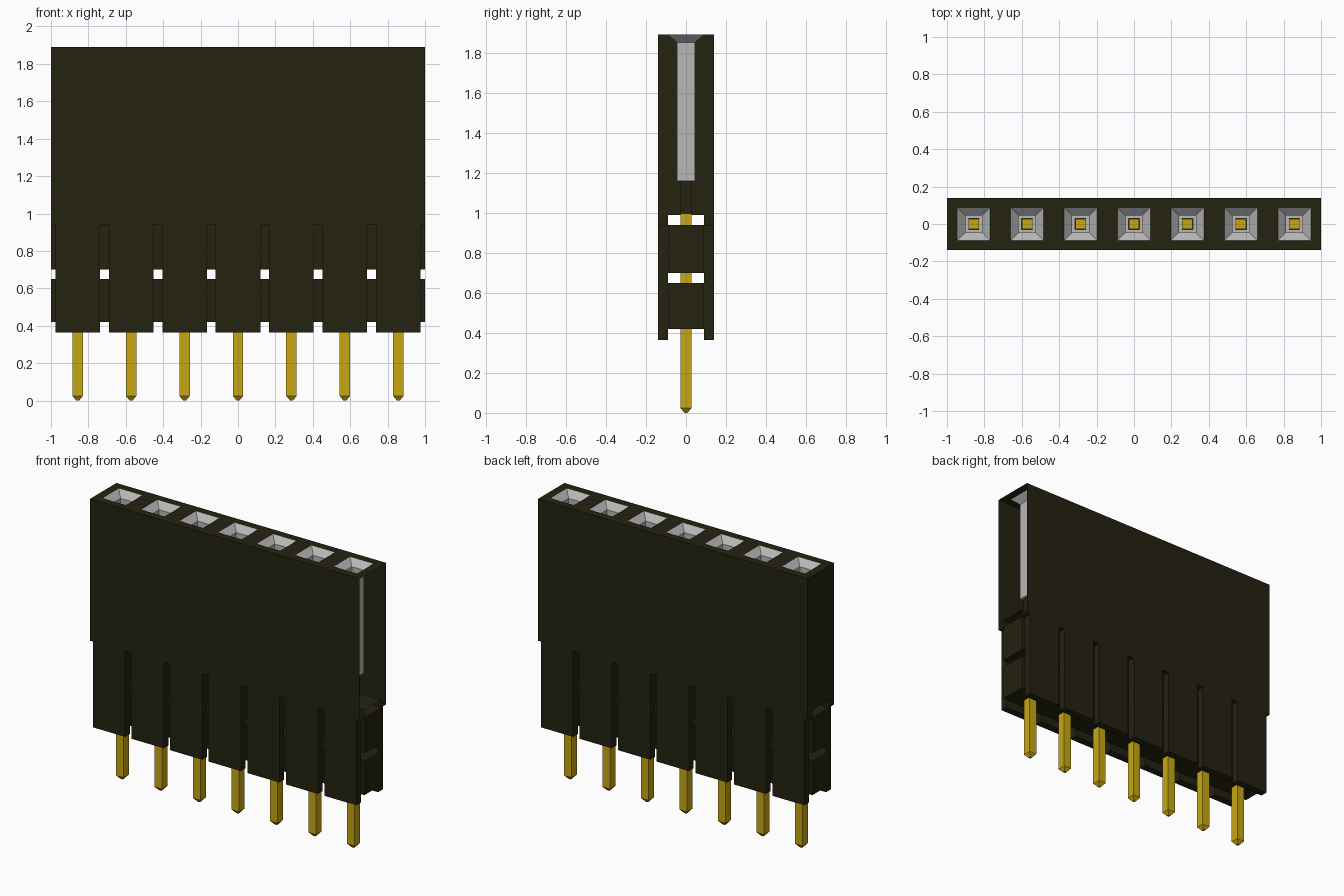
import bpy
import bmesh

old = bpy.data.objects.get("Cube")
if old:
    bpy.data.objects.remove(old, do_unlink=True)


def material(name, rgb, rough=0.6):
    m = bpy.data.materials.new(name)
    m.use_nodes = True
    m.diffuse_color = (*rgb, 1)
    bsdf = m.node_tree.nodes["Principled BSDF"]
    bsdf.inputs["Base Color"].default_value = (*rgb, 1)
    bsdf.inputs["Roughness"].default_value = rough
    return m


BLACK = material("olive black plastic", (0.018, 0.016, 0.005))
GREY = material("light grey metal", (0.48, 0.48, 0.48))
GOLD = material("gold", (0.57, 0.39, 0.006))

COUNT = 7
PITCH = 2 / COUNT
CENTRES = [-1 + PITCH * (i + 0.5) for i in range(COUNT)]


def finish(name, bm, mats):
    bmesh.ops.remove_doubles(bm, verts=bm.verts, dist=1e-5)
    bmesh.ops.recalc_face_normals(bm, faces=bm.faces)
    mesh = bpy.data.meshes.new(name)
    bm.to_mesh(mesh)
    bm.free()
    for m in mats:
        mesh.materials.append(m)
    ob = bpy.data.objects.new(name, mesh)
    bpy.context.collection.objects.link(ob)
    return ob


def face(bm, points, mat=0):
    f = bm.faces.new([bm.verts.new(p) for p in points])
    f.material_index = mat


def rect(cx, hx, hy, z):
    return [(cx - hx, -hy, z), (cx + hx, -hy, z), (cx + hx, hy, z), (cx - hx, hy, z)]


def loft(bm, rings, mats):
    for a, b, m in zip(rings, rings[1:], mats):
        for i in range(4):
            j = (i + 1) % 4
            face(bm, [a[i], a[j], b[j], b[i]], m)


def box(name, x, y, z, mat):
    bm = bmesh.new()
    cx, hx = (x[0] + x[1]) / 2, (x[1] - x[0]) / 2
    cy, hy = (y[0] + y[1]) / 2, (y[1] - y[0]) / 2
    rings = [[(px, py + cy, pz) for px, py, pz in rect(cx, hx, hy, h)] for h in z]
    loft(bm, rings, [0])
    face(bm, rings[0])
    face(bm, rings[1])
    return finish(name, bm, [mat])


# Upper housing: U profile swept along x, open at the +x end
profile = [(0.14, 1.89), (0.14, 0.94), (0.09, 0.94), (0.09, 0.99),
           (-0.09, 0.99), (-0.09, 0.94), (-0.14, 0.94), (-0.14, 1.89)]
bm = bmesh.new()
for cx in CENTRES:
    x0, x1 = cx - PITCH / 2, cx + PITCH / 2
    for (ya, za), (yb, zb) in zip(profile, profile[1:]):
        face(bm, [(x0, ya, za), (x1, ya, za), (x1, yb, zb), (x0, yb, zb)])
    # Top surface, grey funnel, socket wall, socket floor and pin sleeve
    loft(bm, [rect(cx, PITCH / 2, 0.14, 1.89), rect(cx, 0.088, 0.088, 1.89),
              rect(cx, 0.045, 0.045, 1.85), rect(cx, 0.045, 0.045, 1.16),
              rect(cx, 0.029, 0.029, 1.16), rect(cx, 0.029, 0.029, 0.995)],
         [0, 1, 1, 1, 0])
face(bm, [(-1, y, z) for y, z in profile])
finish("upper_housing", bm, [BLACK, GREY])

# Core bars between the two rows of teeth
box("lower_core", (-1, 1), (-0.09, 0.09), (0.42, 0.65), BLACK)
box("middle_core", (-1, 1), (-0.09, 0.09), (0.70, 0.94), BLACK)

for i, cx in enumerate(CENTRES, 1):
    # Front and back teeth
    for side, ys in (("front", (-0.14, -0.09)), ("back", (0.09, 0.14))):
        box(f"{side}_tooth_{i}", (cx - 0.119, cx + 0.119), ys, (0.365, 0.94), BLACK)
    # Square pin with a tapered tip
    bm = bmesh.new()
    rings = [rect(cx, 0.008, 0.008, 0), rect(cx, 0.028, 0.028, 0.025),
             rect(cx, 0.028, 0.028, 1.17)]
    loft(bm, rings, [0, 0])
    face(bm, rings[0])
    face(bm, rings[-1])
    finish(f"pin_{i}", bm, [GOLD])
